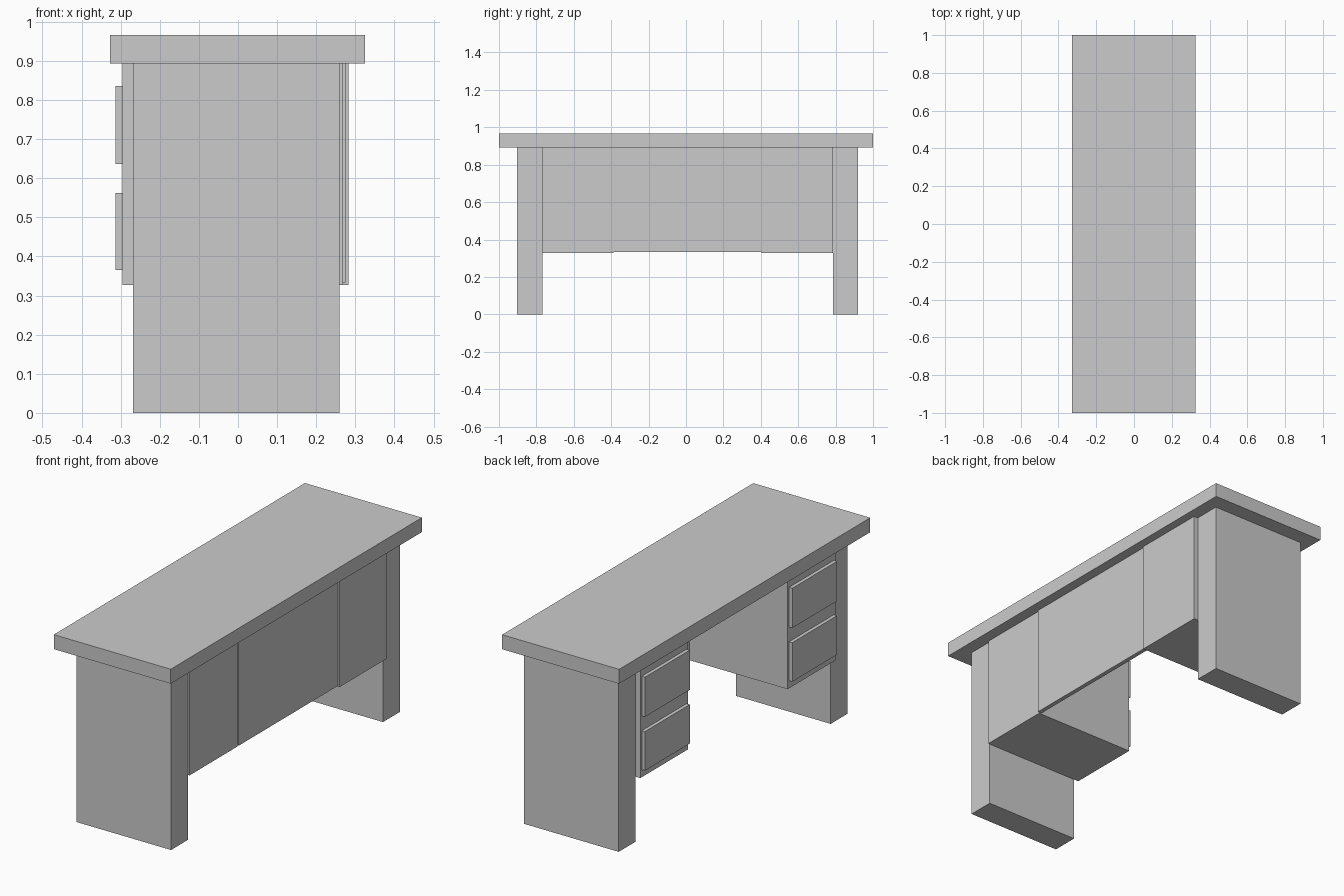
import bpy
import bmesh
from mathutils import Matrix, Vector

if "Cube" in bpy.data.objects:
    bpy.data.objects.remove(bpy.data.objects["Cube"])


def box(name, x, y, z):
    """Axis-aligned box from (min, max) ranges."""
    lo, hi = Vector((x[0], y[0], z[0])), Vector((x[1], y[1], z[1]))
    bm = bmesh.new()
    bmesh.ops.create_cube(bm, size=1, matrix=Matrix.Diagonal((*(hi - lo), 1)))
    mesh = bpy.data.meshes.new(name)
    bm.to_mesh(mesh)
    bm.free()
    obj = bpy.data.objects.new(name, mesh)
    obj.location = (lo + hi) / 2
    bpy.context.collection.objects.link(obj)
    return obj


UNDER = 0.893      # underside of the desktop
FACE_X = -0.295    # drawer side of the pedestals

# Desktop
box("desktop", (-0.327, 0.325), (-1, 1), (UNDER, 0.966))

# Slab legs at both ends
box("leg_front", (-0.269, 0.259), (-0.903, -0.768), (0, UNDER))
box("leg_back", (-0.269, 0.259), (0.785, 0.92), (0, UNDER))

# Hanging pedestals, each with two drawer fronts
for side, y0, y1, x1 in (("front", -0.768, -0.388, 0.268),
                         ("back", 0.405, 0.785, 0.282)):
    box(f"pedestal_{side}", (FACE_X, x1), (y0, y1), (0.327, UNDER))
    for level, z in (("lower", (0.365, 0.562)), ("upper", (0.636, 0.836))):
        box(f"drawer_front_{side}_{level}", (FACE_X - 0.018, FACE_X),
            (y0 + 0.012, y1 - 0.012), z)

# Modesty panel between the pedestals
box("modesty_panel", (0.253, 0.275), (-0.388, 0.405), (0.333, UNDER))
